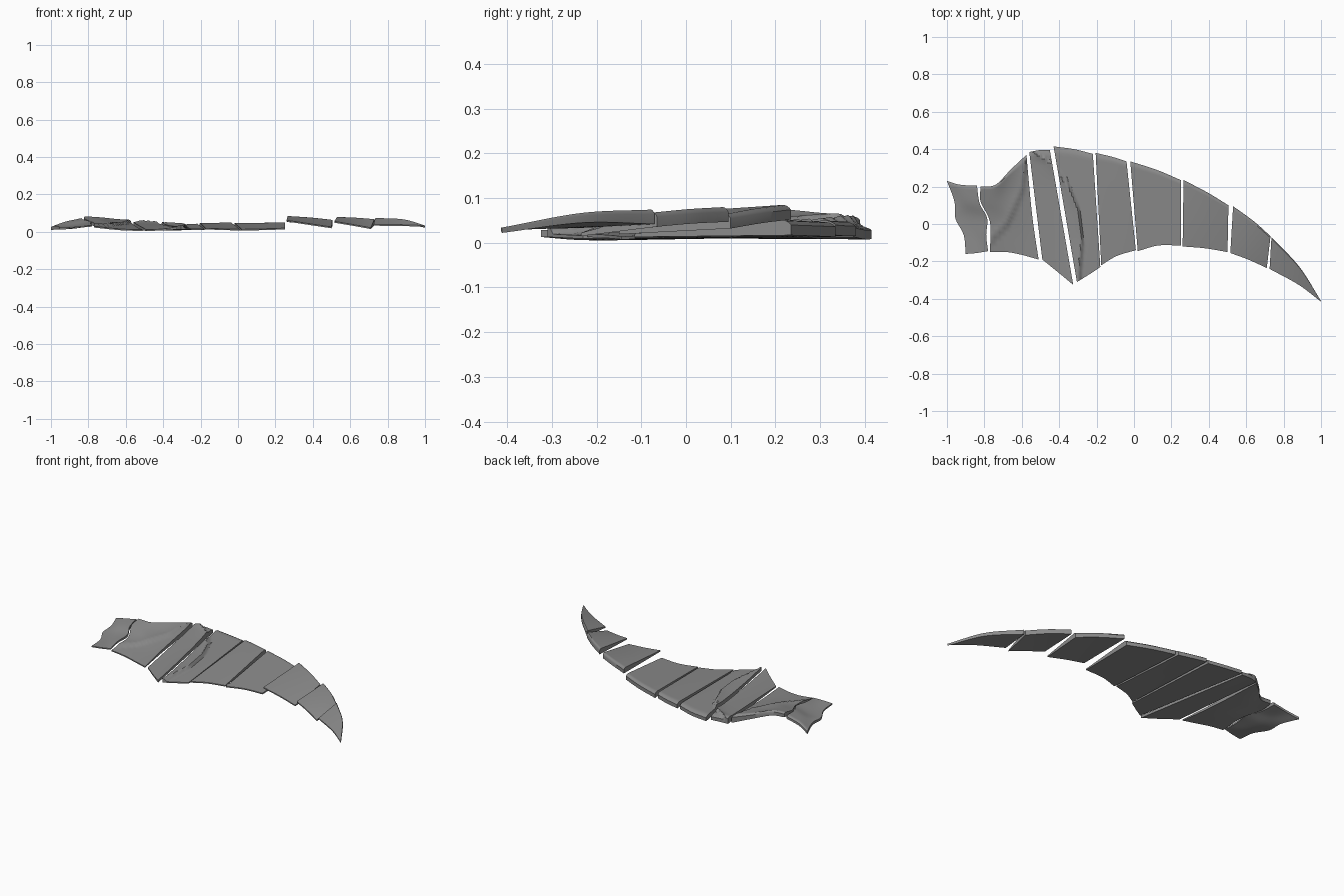
import bpy, bmesh, math
from mathutils import Vector

cube = bpy.data.objects.get("Cube")
if cube:
    bpy.data.objects.remove(cube)

grey = bpy.data.materials.new("flat grey")
grey.use_nodes = True
COLOUR = (0.26, 0.26, 0.26, 1)
grey.diffuse_color = COLOUR
grey.node_tree.nodes["Principled BSDF"].inputs["Base Color"].default_value = COLOUR

N = 26  # grid cells along each panel direction


def spline(points, u):
    """Catmull-Rom through evenly spaced points."""
    pts = [Vector(p) for p in points]
    last = len(pts) - 1
    i = min(int(u * last), last - 1)
    f = u * last - i
    b, c = pts[i], pts[i + 1]
    a = pts[i - 1] if i > 0 else 2 * b - c
    d = pts[i + 2] if i + 2 <= last else 2 * c - b
    return 0.5 * (2 * b + (c - a) * f + (2 * a - 5 * b + 4 * c - d) * f * f
                  + (3 * b - a - 3 * c + d) * f ** 3)


def fold(x, y, line, height):
    """Raised fold: highest along the line, fading out towards -x."""
    if not line:
        return 0
    for (x0, y0), (x1, y1) in zip(line, line[1:]):
        if y1 <= y <= y0:
            edge = x0 + (x1 - x0) * (y - y0) / (y1 - y0)
            d = x - edge
            return height * (math.exp(d / 0.05) if d < 0 else max(0, 1 - d / 0.012))
    return 0


def panel(name, rows, thick, line=None, height=0.0):
    """Wedge panel: rows of (x, y, top z) run from leading to trailing edge."""
    bm = bmesh.new()
    top, low = [], []
    for j in range(N + 1):
        t = (j / N) ** 1.4
        top_row, low_row = [], []
        for i in range(N + 1):
            s = i / N
            p = spline([spline(r, s) for r in rows], t)
            depth = thick[0] + (thick[1] - thick[0]) * s
            depth = depth * (1 - t) + 0.007 * t
            # rounded leading rim
            rim = 0.35 * depth * max(0, 1 - t / 0.05) ** 2
            lift = fold(p.x, p.y, line, height)
            top_row.append(bm.verts.new((p.x, p.y, p.z - rim + lift)))
            low_row.append(bm.verts.new((p.x, p.y, max(0, p.z - depth))))
        top.append(top_row)
        low.append(low_row)
    for j in range(N):
        for i in range(N):
            bm.faces.new((top[j][i], top[j + 1][i], top[j + 1][i + 1], top[j][i + 1]))
            bm.faces.new((low[j][i], low[j][i + 1], low[j + 1][i + 1], low[j + 1][i]))
    # edge walls
    for k in range(N):
        for a, b, c, d in ((0, k, 0, k + 1), (N, k + 1, N, k),
                           (k + 1, 0, k, 0), (k, N, k + 1, N)):
            bm.faces.new((top[a][b], top[c][d], low[c][d], low[a][b]))
    bmesh.ops.remove_doubles(bm, verts=bm.verts[:], dist=0.0003)
    bmesh.ops.recalc_face_normals(bm, faces=bm.faces[:])
    mesh = bpy.data.meshes.new(name)
    bm.to_mesh(mesh)
    bm.free()
    mesh.materials.append(grey)
    obj = bpy.data.objects.new(name, mesh)
    bpy.context.collection.objects.link(obj)
    bpy.ops.object.select_all(action="DESELECT")
    obj.select_set(True)
    bpy.context.view_layer.objects.active = obj
    bpy.ops.object.shade_smooth_by_angle(angle=math.radians(35))


# Curved folds near the root
root_fold = [(-.575, .38), (-.60, .18), (-.68, 0), (-.78, -.1), (-.92, -.17)]
arm_fold = [(-.56, .40), (-.45, .33), (-.36, .22), (-.30, .08), (-.28, -.08), (-.30, -.33)]

# Wavy root piece
panel("root_flap", [
    [(-1, .23, .03), (-.93, .21, .055), (-.84, .205, .075)],
    [(-.96, .12, .03), (-.90, .12, .05), (-.825, .11, .065)],
    [(-.955, .03, .025), (-.88, .04, .035), (-.785, .03, .055)],
    [(-.91, -.06, .025), (-.86, -.05, .03), (-.79, -.06, .045)],
    [(-.90, -.16, .025), (-.84, -.155, .03), (-.78, -.145, .035)]],
    (.02, .022))

# Shoulder panel with a flared root side
panel("shoulder_panel", [
    [(-.82, .2, .085), (-.74, .21, .08), (-.66, .29, .07), (-.575, .37, .055)],
    [(-.82, .12, .07), (-.74, .12, .062), (-.66, .16, .05), (-.56, .2, .04)],
    [(-.77, .01, .045), (-.69, .01, .035), (-.61, 0, .028), (-.54, .01, .025)],
    [(-.77, -.15, .03), (-.68, -.15, .02), (-.60, -.165, .014), (-.51, -.19, .012)]],
    (.03, .035), root_fold, .012)

panel("elbow_panel", [
    [(-.56, .385, .05), (-.505, .395, .05), (-.45, .395, .045)],
    [(-.49, -.19, .012), (-.41, -.255, .014), (-.325, -.325, .02)]],
    (.035, .03), arm_fold, .015)

panel("inner_panel", [
    [(-.43, .415, .04), (-.32, .40, .04), (-.22, .375, .045)],
    [(-.305, -.31, .02), (-.24, -.27, .018), (-.18, -.23, .016)]],
    (.032, .032), arm_fold, .018)

# Plain overlapping panels of the outer span
panel("middle_panel_1", [
    [(-.205, .38, .05), (-.12, .36, .05), (-.04, .335, .052)],
    [(-.175, -.22, .02), (-.09, -.17, .017), (.01, -.14, .014)]], (.035, .035))
panel("middle_panel_2", [
    [(-.02, .335, .048), (.12, .29, .05), (.25, .235, .052)],
    [(.02, -.145, .014), (.13, -.115, .016), (.25, -.115, .02)]], (.035, .035))
panel("outer_panel_1", [
    [(.265, .235, .086), (.39, .17, .078), (.505, .1, .066)],
    [(.26, -.12, .062), (.38, -.13, .044), (.50, -.15, .026)]], (.034, .034))
panel("outer_panel_2", [
    [(.53, .095, .081), (.64, .015, .077), (.73, -.065, .07)],
    [(.515, -.155, .056), (.61, -.19, .04), (.71, -.235, .022)]], (.034, .034))

# Pointed tip
panel("tip_panel", [
    [(.735, -.07, .076), (.885, -.23, .068), (1, -.412, .034)],
    [(.725, -.24, .04), (.88, -.325, .038), (.998, -.414, .034)]], (.034, .012))
